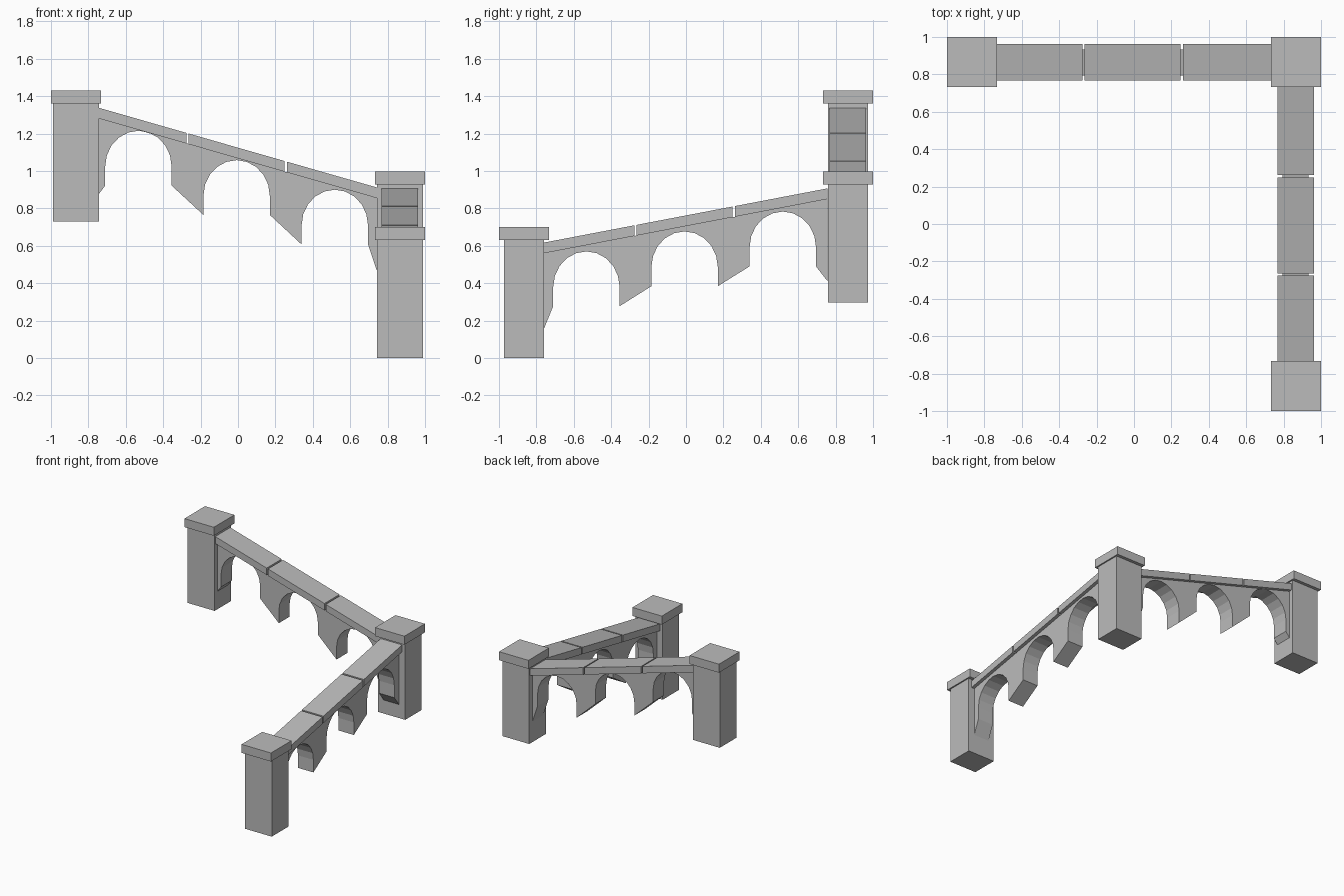
import bpy, bmesh, math
from mathutils import Vector

if "Cube" in bpy.data.objects:
    bpy.data.objects.remove(bpy.data.objects["Cube"], do_unlink=True)

stone = bpy.data.materials.new("grey_stone")
stone.use_nodes = True
GREY = (0.5, 0.5, 0.5, 1)
stone.diffuse_color = GREY
stone.node_tree.nodes["Principled BSDF"].inputs["Base Color"].default_value = GREY

AXIS = 0.864         # centre line of both walls
PIERS = (-0.5325, -0.0075, 0.5175)   # arch centres along a wall


def finish(name, bm):
    bmesh.ops.recalc_face_normals(bm, faces=bm.faces)
    mesh = bpy.data.meshes.new(name)
    bm.to_mesh(mesh)
    bm.free()
    mesh.materials.append(stone)
    obj = bpy.data.objects.new(name, mesh)
    bpy.context.collection.objects.link(obj)


def box(name, centre, size):
    bm = bmesh.new()
    bmesh.ops.create_cube(bm, size=1)
    bmesh.ops.scale(bm, vec=size, verts=bm.verts)
    bmesh.ops.translate(bm, vec=centre, verts=bm.verts)
    finish(name, bm)


def slab(name, profile, width, along_x):
    """Extrude a (distance, height) profile across the wall's centre line."""
    def place(t, z, off):
        return (t, AXIS + off, z) if along_x else (AXIS + off, t, z)
    bm = bmesh.new()
    face = bm.faces.new([bm.verts.new(place(t, z, -width / 2)) for t, z in profile])
    ext = bmesh.ops.extrude_face_region(bm, geom=[face])
    verts = [g for g in ext["geom"] if isinstance(g, bmesh.types.BMVert)]
    shift = Vector(place(0, 0, width)) - Vector(place(0, 0, 0))
    bmesh.ops.translate(bm, vec=shift, verts=verts)
    finish(name, bm)


def pillar(name, x, y, base):
    box(name + "_shaft", (x, y, base + 0.315), (0.245, 0.215, 0.63))
    box(name + "_cap", (x, y, base + 0.665), (0.267, 0.267, 0.07))


def wall(name, along_x, start, end, feet, peaks):
    """Arched wall with a sloping coping; start and end are (distance, top height)."""
    (t0, z0), (t1, z1) = start, end

    def top(t):
        return z0 + (z1 - z0) * (t - t0) / (t1 - t0)

    # wall outline: along the top, then back under the three arches
    profile = [(t0, z0), (t1, z1), (t1, feet[1])]
    for c, peak in reversed(list(zip(PIERS, peaks))):
        spring = peak - 0.19
        profile.append((c + 0.1775, peak - 0.293))
        for i in range(11):
            a = math.pi * i / 10
            profile.append((c + 0.1775 * math.cos(a), spring + 0.19 * math.sin(a)))
        profile.append((c - 0.1775, peak - 0.293))
    profile.append((t0, feet[0]))
    slab(name + "_arches", profile, 0.14, along_x)

    # three coping stones with narrow joints
    cuts = [t0, -0.27, 0.255, t1]
    for i in range(3):
        a = cuts[i] + (0.006 if i else 0)
        b = cuts[i + 1] - (0.006 if i < 2 else 0)
        outline = [(a, top(a)), (b, top(b)), (b, top(b) + 0.057), (a, top(a) + 0.057)]
        slab(f"{name}_coping_{i + 1}", outline, 0.195, along_x)


pillar("high_pillar", -0.866, 0.866, 0.73)
pillar("corner_pillar", 0.866, 0.866, 0.298)
pillar("low_pillar", 0.866, -0.866, 0.0)

wall("back_wall", True, (-0.745, 1.281), (0.745, 0.854), (0.875, 0.46), (1.215, 1.058, 0.90))
wall("side_wall", False, (-0.76, 0.56), (0.757, 0.85), (0.155, 0.41), (0.57, 0.677, 0.783))
